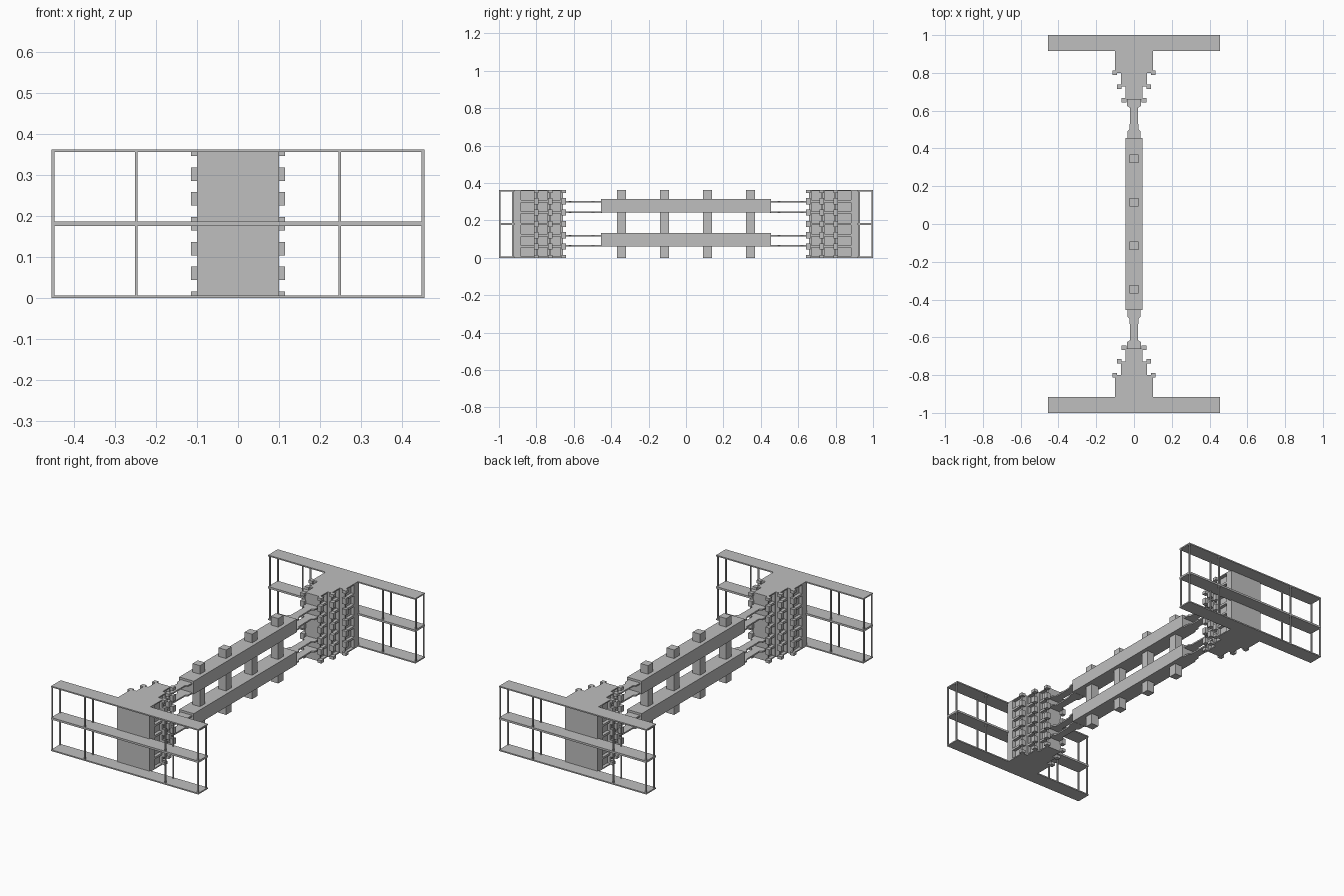
import bpy
import bmesh
from mathutils import Matrix, Vector

default = bpy.data.objects.get("Cube")
if default:
    bpy.data.objects.remove(default, do_unlink=True)

H = 0.363          # overall height
ROW = H / 6        # spacing of the lattice shelves

grey = bpy.data.materials.new("plain_grey")
grey.use_nodes = True
grey.diffuse_color = (0.52, 0.52, 0.52, 1)
grey.node_tree.nodes["Principled BSDF"].inputs["Base Color"].default_value = (0.52, 0.52, 0.52, 1)


def finish(name, bm):
    bmesh.ops.recalc_face_normals(bm, faces=bm.faces)
    mesh = bpy.data.meshes.new(name)
    bm.to_mesh(mesh)
    bm.free()
    mesh.materials.append(grey)
    obj = bpy.data.objects.new(name, mesh)
    bpy.context.scene.collection.objects.link(obj)
    return obj


def boxes(name, spans):
    """One object from boxes given as (x0, x1, y0, y1, z0, z1)."""
    bm = bmesh.new()
    for x0, x1, y0, y1, z0, z1 in spans:
        mid = Vector((x0 + x1, y0 + y1, z0 + z1)) / 2
        size = Matrix.Diagonal((x1 - x0, y1 - y0, z1 - z0, 1))
        bmesh.ops.create_cube(bm, size=1, matrix=Matrix.Translation(mid) @ size)
    return finish(name, bm)


def mirror(obj, x=False, y=False):
    mod = obj.modifiers.new("Mirror", 'MIRROR')
    mod.use_axis = (x, y, False)
    mod.use_mirror_merge = False


def level(k, half):
    """Height span of lattice row k, clipped to the model's height."""
    return max(0, k * ROW - half), min(H, k * ROW + half)


# End frames: three long shelves
shelves = [(-0.455, 0.455, 0.916, 1, z0, z1)
           for z0, z1 in ((0, 0.007), (0.176, 0.187), (H - 0.007, H))]
mirror(boxes("frame_shelves", shelves), y=True)

# End frames: paired slim posts
posts = [(x - 0.0035, x + 0.0035, y - 0.0035, y + 0.0035, 0.004, H - 0.004)
         for x in (0.248, 0.451) for y in (0.926, 0.996)]
mirror(boxes("frame_posts", posts), x=True, y=True)

# Stepped towers: each step is (half width, inner y, outer y)
steps = [(0.1, 0.8, 0.925), (0.068, 0.728, 0.8), (0.045, 0.658, 0.728)]
DEPTH = 0.018

core = [(-w + DEPTH, w - DEPTH, y0, y1, 0.001, H - 0.001) for w, y0, y1 in steps]
mirror(boxes("tower_core", core), y=True)

plates = [(-w, w, y0, y1, *level(k, 0.006)) for w, y0, y1 in steps for k in range(7)]
mirror(boxes("tower_shelves", plates), y=True)

ribs = [(-w, w, y0, y0 + 0.012, 0, H) for w, y0, y1 in steps]
ribs += [(-w, w, y1 - 0.006, y1, 0, H) for w, y0, y1 in steps[1:]]
ribs.append((-0.1, 0.1, 0.882, 0.925, 0, H))
mirror(boxes("tower_ribs", ribs), y=True)

# Small blocks at the corners of every step
knobs = [(x - 0.012, x + 0.012, y - 0.012, y + 0.012, *level(k, 0.0165))
         for x, y in ((0.103, 0.8), (0.077, 0.726), (0.053, 0.654)) for k in range(7)]
mirror(boxes("tower_corner_blocks", knobs), x=True, y=True)

# Two long beams and the uprights through them
boxes("long_beams", [(-0.045, 0.045, -0.455, 0.455, z, z + 0.073) for z in (0.061, 0.242)])
uprights = [(-0.023, 0.023, y - 0.023, y + 0.023, 0, H) for y in (0.115, 0.345)]
mirror(boxes("uprights", uprights), y=True)

# Flat waisted straps joining the beams to the towers
half = [(0.036, 0.45), (0.034, 0.492), (0.023, 0.502),
        (0.021, 0.615), (0.036, 0.625), (0.036, 0.66)]
outline = half + [(-x, y) for x, y in reversed(half)]
bm = bmesh.new()
for z in (0.064, 0.118, 0.245, 0.299):
    face = bm.faces.new([bm.verts.new((x, y, z - 0.004)) for x, y in outline])
    grown = bmesh.ops.extrude_face_region(bm, geom=[face], use_keep_orig=True)
    top = [v for v in grown["geom"] if isinstance(v, bmesh.types.BMVert)]
    bmesh.ops.translate(bm, verts=top, vec=(0, 0, 0.008))
mirror(finish("connecting_straps", bm), y=True)
